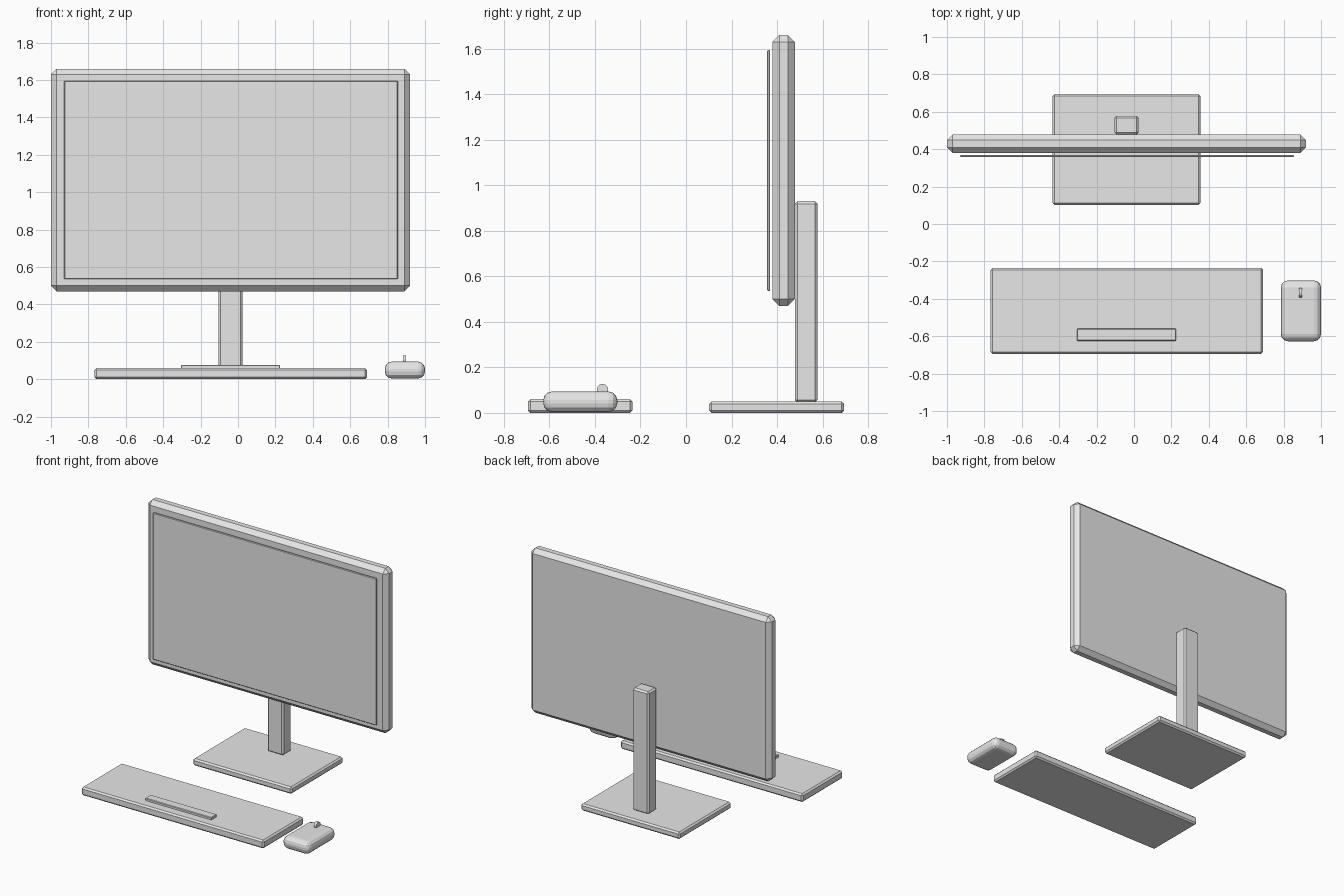
import bpy
import math

cube = bpy.data.objects.get("Cube")
if cube:
    bpy.data.objects.remove(cube, do_unlink=True)

grey = bpy.data.materials.new("plain_grey")
grey.use_nodes = True
grey.diffuse_color = (0.8, 0.8, 0.8, 1)
grey.node_tree.nodes["Principled BSDF"].inputs["Base Color"].default_value = (0.8, 0.8, 0.8, 1)


def finish(name):
    obj = bpy.context.object
    obj.name = name
    obj.data.materials.append(grey)
    return obj


def box(name, x, y, z, bevel, segments=1):
    """Bevelled box spanning the given (low, high) ranges."""
    ranges = (x, y, z)
    bpy.ops.mesh.primitive_cube_add(size=1, location=[(a + b) / 2 for a, b in ranges])
    obj = finish(name)
    obj.scale = [b - a for a, b in ranges]
    bpy.ops.object.transform_apply(location=False, rotation=False, scale=True)
    mod = obj.modifiers.new("edge_bevel", "BEVEL")
    mod.width = bevel
    mod.segments = segments
    mod.limit_method = 'NONE'
    return obj


# Monitor and its stand
box("monitor_body", (-1.0, 0.92), (0.38, 0.478), (0.47, 1.66), 0.03)
box("screen_panel", (-0.93, 0.855), (0.357, 0.37), (0.535, 1.595), 0.004)
box("stand_column", (-0.105, 0.025), (0.478, 0.578), (0.045, 0.93), 0.012)
box("stand_base", (-0.435, 0.355), (0.102, 0.695), (0, 0.05), 0.011)

# Keyboard
box("keyboard_body", (-0.767, 0.69), (-0.695, -0.235), (0, 0.06), 0.011)
box("space_bar", (-0.305, 0.225), (-0.625, -0.56), (0.05, 0.077), 0.004)

# Mouse with a scroll wheel lying across it
box("mouse_body", (0.785, 1.0), (-0.627, -0.302), (0.004, 0.094), 0.038, 3)
bpy.ops.mesh.primitive_cylinder_add(vertices=24, radius=0.025, depth=0.018,
                                    location=(0.89, -0.367, 0.102),
                                    rotation=(0, math.pi / 2, 0))
finish("scroll_wheel")
